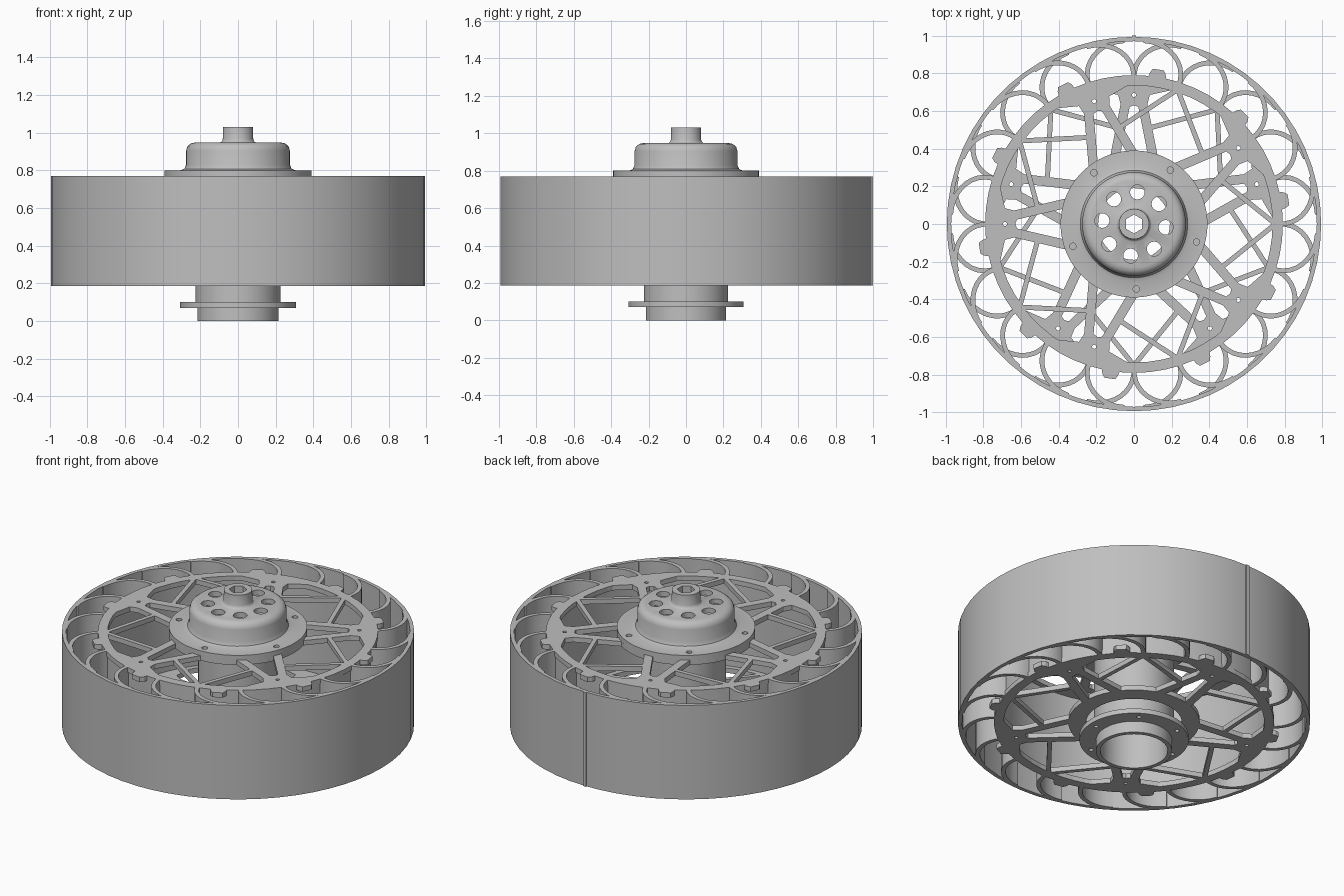
import bpy, bmesh, math
from mathutils import Vector

old = bpy.data.objects.get("Cube")
if old:
    bpy.data.objects.remove(old, do_unlink=True)

grey = bpy.data.materials.new("plain grey")
grey.use_nodes = True
grey.diffuse_color = (0.52, 0.52, 0.52, 1)
for node in grey.node_tree.nodes:
    if node.type == "BSDF_PRINCIPLED":
        node.inputs["Base Color"].default_value = (0.52, 0.52, 0.52, 1)

TOP, BOTTOM, MID = 0.77, 0.185, 0.478


def polar(r, degrees):
    a = math.radians(degrees)
    return Vector((r * math.cos(a), r * math.sin(a)))


def select(obj):
    bpy.ops.object.select_all(action="DESELECT")
    obj.select_set(True)
    bpy.context.view_layer.objects.active = obj


def finish(bm, name, smooth=False):
    bmesh.ops.recalc_face_normals(bm, faces=bm.faces[:])
    mesh = bpy.data.meshes.new(name)
    bm.to_mesh(mesh)
    bm.free()
    mesh.materials.append(grey)
    obj = bpy.data.objects.new(name, mesh)
    bpy.context.collection.objects.link(obj)
    if smooth:
        select(obj)
        bpy.ops.object.shade_smooth_by_angle(angle=math.radians(35))
    return obj


def lathe(bm, profile, steps):
    """Spin a closed (r, z) profile round the axle."""
    rows = []
    for i in range(steps):
        row = []
        for r, z in profile:
            p = polar(r, 360 * i / steps)
            row.append(bm.verts.new((p.x, p.y, z)))
        rows.append(row)
    n = len(profile)
    for i in range(steps):
        a, b = rows[i], rows[(i + 1) % steps]
        for j in range(n):
            k = (j + 1) % n
            bm.faces.new((a[j], b[j], b[k], a[k]))


def ring(bm, r0, r1, z0, z1, steps):
    lathe(bm, [(r0, z0), (r1, z0), (r1, z1), (r0, z1)], steps)


def ribbon(bm, path, width, z0, z1):
    """Upright strip of constant width that follows a flat path."""
    rows = []
    for i, p in enumerate(path):
        d = (path[min(i + 1, len(path) - 1)] - path[max(i - 1, 0)]).normalized()
        side = Vector((-d.y, d.x)) * width / 2
        rows.append([bm.verts.new((q.x, q.y, z)) for q, z in
                     ((p + side, z0), (p - side, z0), (p - side, z1), (p + side, z1))])
    for a, b in zip(rows, rows[1:]):
        for j in range(4):
            k = (j + 1) % 4
            bm.faces.new((a[j], b[j], b[k], a[k]))
    bm.faces.new(rows[0])
    bm.faces.new(rows[-1])


def prism(bm, outline, z0, z1):
    low = [bm.verts.new((p.x, p.y, z0)) for p in outline]
    high = [bm.verts.new((p.x, p.y, z1)) for p in outline]
    bm.faces.new(low)
    bm.faces.new(high)
    for i in range(len(low)):
        j = (i + 1) % len(low)
        bm.faces.new((low[i], low[j], high[j], high[i]))


def drill(obj, spots, z0, z1, sides=16, turn=0):
    """Cut upright holes given as (centre, radius)."""
    bm = bmesh.new()
    for centre, r in spots:
        prism(bm, [centre + polar(r, turn + 360 * i / sides) for i in range(sides)], z0, z1)
    cutter = finish(bm, "hole_cutter")
    cutter.hide_render = True
    mod = obj.modifiers.new("holes", "BOOLEAN")
    mod.operation = "DIFFERENCE"
    mod.solver = "EXACT"
    mod.object = cutter
    select(obj)
    bpy.ops.object.modifier_apply(modifier=mod.name)
    bpy.data.objects.remove(cutter, do_unlink=True)


# Outer tread band with its seam, and the inner drum
bm = bmesh.new()
ring(bm, 0.97, 0.993, BOTTOM, TOP, 60)
finish(bm, "tread_band", True)
bm = bmesh.new()
ribbon(bm, [Vector((-0.01, 0.99)), Vector((0.01, 0.99))], 0.02, BOTTOM, TOP)
finish(bm, "tread_seam")
bm = bmesh.new()
ring(bm, 0.765, 0.785, BOTTOM, TOP, 60)
finish(bm, "inner_drum", True)

# Curved flexible vanes, swept opposite ways in the two layers
for name, way, z0, z1 in (("upper_vanes", 1, MID, TOP), ("lower_vanes", -1, BOTTOM, MID)):
    bm = bmesh.new()
    for i in range(20):
        path = []
        for s in range(11):
            t = math.radians(9 * s)
            sweep = 15 * (1 - math.cos(t))
            path.append(polar(0.775 + 0.199 * math.sin(t), 18 * i + way * sweep))
        ribbon(bm, path, 0.025, z0, z1)
    finish(bm, name, True)


# Spoked side plates
def side_plate(label, z0, z1, start, hub_in, hub_out):
    bm = bmesh.new()
    ring(bm, 0.735, 0.79, z0, z1, 60)
    ring(bm, hub_in, hub_out, z0, z1, 48)
    for i in range(5):
        a = start + 72 * i
        for s in (-1, 1):
            ribbon(bm, [polar(0.65, a + 3.8 * s), polar(hub_out - 0.03, a + 18.5 * s)],
                   0.05, z0, z1)
            ribbon(bm, [polar(0.75, a + 36 * s), polar(0.52, a + 10 * s)], 0.026, z0, z1)
    finish(bm, label + "_spokes")

    # Solid gussets with a bolt hole
    bm = bmesh.new()
    for i in range(5):
        a = start + 72 * i
        outline = [polar(0.74, a + d) for d in range(-16, 17, 4)]
        outline += [polar(0.69, a + 7), polar(0.61, a + 6),
                    polar(0.63, a), polar(0.61, a - 6), polar(0.69, a - 7)]
        prism(bm, outline, z0, z1)
    gussets = finish(bm, label + "_gussets")
    drill(gussets, [(polar(0.685, start + 72 * i), 0.011) for i in range(5)],
          z0 - 0.05, z1 + 0.05, 12)

    # Rim tabs that overlap the vanes
    bm = bmesh.new()
    for i in range(10):
        a = 9 + 36 * i
        prism(bm, [polar(0.78, a - 3.5), polar(0.81, a - 3), polar(0.83, a - 2),
                   polar(0.83, a + 2), polar(0.81, a + 3), polar(0.78, a + 3.5)],
              z0, z1)
    finish(bm, label + "_tabs")


side_plate("top_plate", TOP - 0.03, TOP, 108, 0.222, 0.39)
side_plate("bottom_plate", BOTTOM, BOTTOM + 0.03, 90, 0.27, 0.37)

# Hollow hub with domed cap, mounting flanges and axle stub
profile = [(0.19, 0), (0.215, 0), (0.215, 0.07), (0.308, 0.07), (0.308, 0.10),
           (0.225, 0.10), (0.225, TOP), (0.39, TOP), (0.39, 0.80), (0.305, 0.80),
           (0.285, 0.808), (0.275, 0.83), (0.275, 0.905), (0.268, 0.928),
           (0.25, 0.943), (0.23, 0.947), (0.095, 0.947), (0.086, 0.953),
           (0.081, 0.965), (0.08, 1.03), (0.035, 1.03),
           (0.035, 0.915), (0.24, 0.915), (0.24, 0.80), (0.19, 0.80)]
bm = bmesh.new()
lathe(bm, profile, 64)
hub = finish(bm, "hub")
drill(hub, [(Vector((0, 0)), 0.05)], 0.88, 1.1, 6, 30)
drill(hub, [(polar(0.17, 84 + 45 * i), 0.039) for i in range(8)], 0.88, 1.0)
drill(hub, [(polar(0.345, 56 + 72 * i), 0.017) for i in range(5)], 0.785, 0.85)
drill(hub, [(polar(0.265, 56 + 60 * i), 0.013) for i in range(6)], 0.05, 0.12)
select(hub)
bpy.ops.object.shade_smooth_by_angle(angle=math.radians(35))
